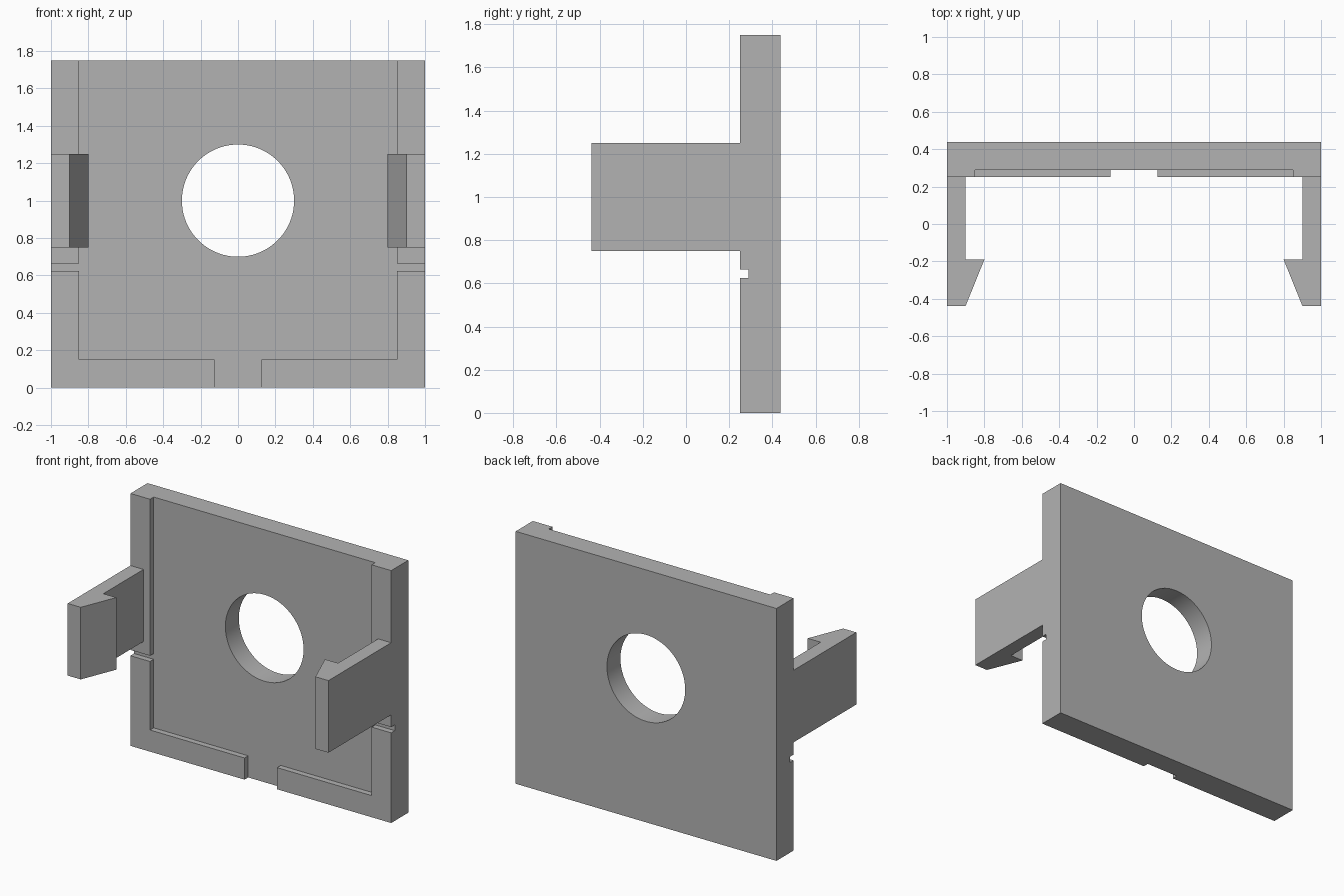
import bpy
import bmesh
from mathutils import Vector

cube = bpy.data.objects.get("Cube")
if cube:
    bpy.data.objects.remove(cube, do_unlink=True)

grey = bpy.data.materials.new("plain grey")
grey.use_nodes = True
grey.diffuse_color = (0.45, 0.45, 0.45, 1)
grey.node_tree.nodes["Principled BSDF"].inputs["Base Color"].default_value = grey.diffuse_color

FRONT, FLOOR, BACK = 0.25, 0.29, 0.4375
HEIGHT = 1.75


def add_object(name, bm):
    bmesh.ops.recalc_face_normals(bm, faces=bm.faces)
    mesh = bpy.data.meshes.new(name)
    bm.to_mesh(mesh)
    bm.free()
    mesh.materials.append(grey)
    obj = bpy.data.objects.new(name, mesh)
    bpy.context.collection.objects.link(obj)
    return obj


def prism(name, outline, start, offset):
    """Extrude a flat outline of 3D points, moved to start, along offset."""
    bm = bmesh.new()
    face = bm.faces.new([bm.verts.new(Vector(p) + Vector(start)) for p in outline])
    result = bmesh.ops.extrude_face_region(bm, geom=[face], use_keep_orig=True)
    moved = [v for v in result["geom"] if isinstance(v, bmesh.types.BMVert)]
    bmesh.ops.translate(bm, verts=moved, vec=offset)
    return add_object(name, bm)


def cut(target, cutter):
    cutter.hide_render = True
    mod = target.modifiers.new("cut", "BOOLEAN")
    mod.operation, mod.solver, mod.object = "DIFFERENCE", "EXACT", cutter
    bpy.context.view_layer.objects.active = target
    bpy.ops.object.modifier_apply(modifier=mod.name)
    bpy.data.objects.remove(cutter, do_unlink=True)


# Back plate block
corners = [(-1, 0, 0), (1, 0, 0), (1, 0, HEIGHT), (-1, 0, HEIGHT)]
plate = prism("plate", corners, (0, FRONT, 0), (0, BACK - FRONT, 0))

# Shallow recess with a bottom gap and a slot at each side, leaving a raised rim
half = [(0.125, -0.2), (0.125, 0.15), (0.85, 0.15), (0.85, 0.625),
        (1.2, 0.625), (1.2, 0.665), (0.85, 0.665), (0.85, 2)]
recess = [(x, 0, z) for x, z in half] + [(-x, 0, z) for x, z in reversed(half)]
cut(plate, prism("recess_cutter", recess, (0, 0, 0), (0, FLOOR, 0)))

# Round hole through the plate
bpy.ops.mesh.primitive_cylinder_add(vertices=96, radius=0.3, depth=2,
                                    location=(0, FLOOR, 1), rotation=(1.570796, 0, 0))
cut(plate, bpy.context.object)

# Clip arms with tapered hooks
arm = [(1, FRONT), (0.9, FRONT), (0.9, -0.19), (0.8, -0.19), (0.9, -BACK), (1, -BACK)]
for side, name in ((1, "left_clip_arm"), (-1, "right_clip_arm")):
    prism(name, [(side * x, y, 0) for x, y in arm], (0, 0, 0.75), (0, 0, 0.5))

# Smooth the hole wall, keep all other edges sharp
bpy.ops.object.select_all(action="DESELECT")
plate.select_set(True)
bpy.context.view_layer.objects.active = plate
bpy.ops.object.shade_smooth_by_angle()
